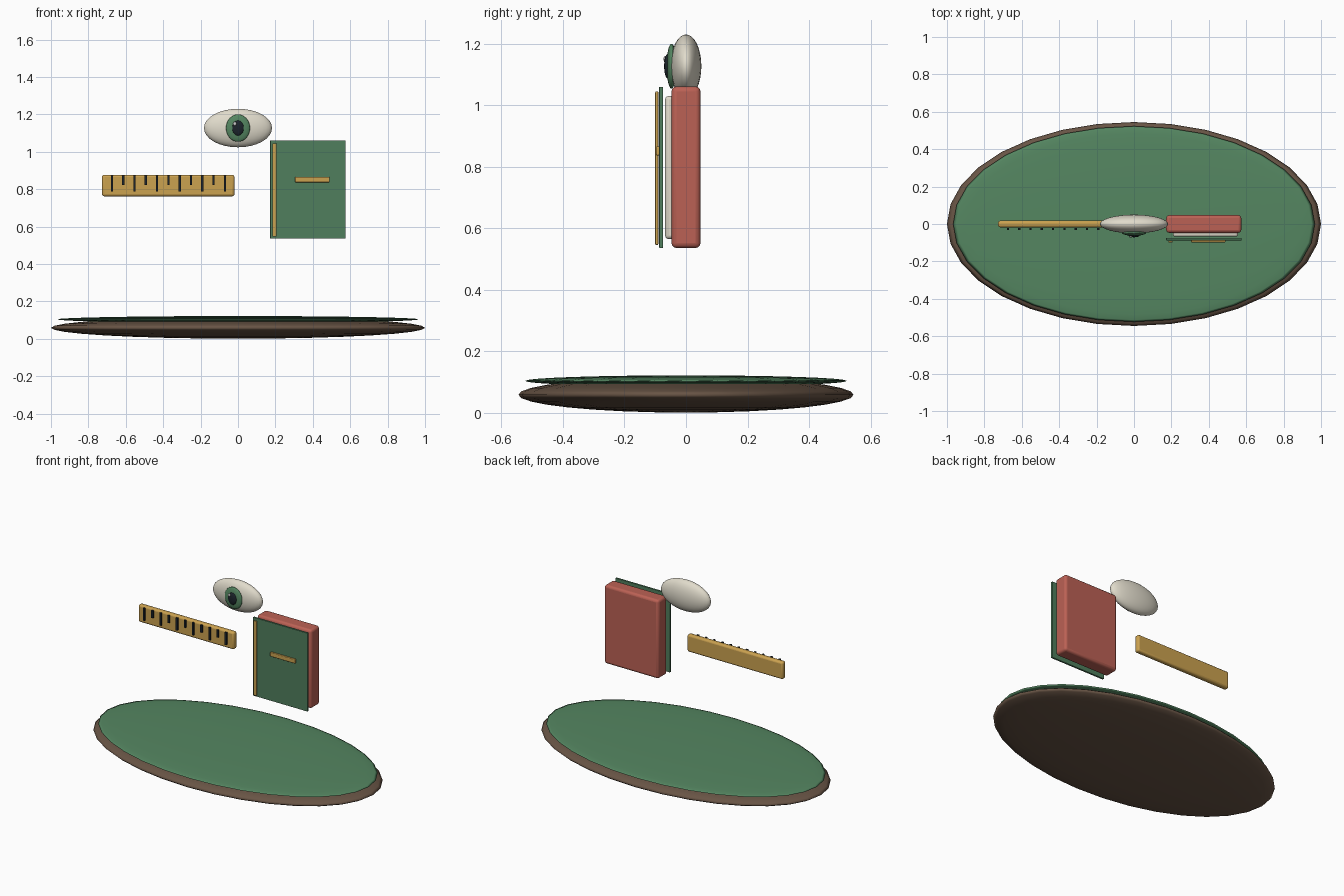
import bpy
from math import radians

if "Cube" in bpy.data.objects:
    bpy.data.objects.remove(bpy.data.objects["Cube"])


def material(name, rgb):
    m = bpy.data.materials.new(name)
    m.diffuse_color = (*rgb, 1)
    m.use_nodes = True
    m.node_tree.nodes["Principled BSDF"].inputs["Base Color"].default_value = m.diffuse_color
    return m


GREEN = material("green", (0.09, 0.24, 0.12))
COVER = material("cover_green", (0.08, 0.21, 0.11))
BROWN = material("brown", (0.14, 0.09, 0.06))
CREAM = material("cream", (0.75, 0.71, 0.6))
RED = material("red", (0.5, 0.12, 0.09))
GOLD = material("gold", (0.6, 0.36, 0.08))
DARK = material("dark", (0.012, 0.018, 0.025))
WHITE = material("white", (0.9, 0.9, 0.9))


def ellipsoid(name, loc, radii, mat, segments=32, rings=16):
    bpy.ops.mesh.primitive_uv_sphere_add(segments=segments, ring_count=rings, radius=1, location=loc)
    ob = bpy.context.object
    ob.name = name
    ob.scale = radii
    bpy.ops.object.transform_apply(location=False, rotation=False, scale=True)
    bpy.ops.object.shade_smooth()
    ob.data.materials.append(mat)
    return ob


def box(name, x, y, z, mat, bevel=0.0):
    """Box from (min, max) pairs on each axis, optionally with rounded edges."""
    spans = (x, y, z)
    bpy.ops.mesh.primitive_cube_add(size=1, location=[(a + b) / 2 for a, b in spans])
    ob = bpy.context.object
    ob.name = name
    ob.scale = [b - a for a, b in spans]
    bpy.ops.object.transform_apply(location=False, rotation=False, scale=True)
    ob.data.materials.append(mat)
    if bevel:
        mod = ob.modifiers.new("bevel", 'BEVEL')
        mod.width = bevel
        mod.segments = 3
        bpy.ops.object.shade_smooth_by_angle(angle=radians(35))
    return ob


# oval base with green top
ellipsoid("base", (0, 0, 0.059), (1.0, 0.545, 0.058), BROWN)
ellipsoid("base_top", (0, 0, 0.104), (0.967, 0.523, 0.018), GREEN)

# eye
ellipsoid("eyeball", (0, 0, 1.127), (0.182, 0.05, 0.103), CREAM)
ellipsoid("iris", (0, -0.047, 1.127), (0.064, 0.016, 0.073), GREEN)
ellipsoid("pupil", (0, -0.06, 1.127), (0.031, 0.011, 0.04), DARK)
ellipsoid("eye_highlight", (-0.017, -0.068, 1.15), (0.009, 0.005, 0.011), WHITE, 16, 8)

# ruler with alternating long and short marks
box("ruler", (-0.727, -0.019), (-0.018, 0.018), (0.762, 0.877), GOLD, 0.012)
for i in range(11):
    x = -0.674 + i * 0.0604
    low = 0.822 if i % 2 else 0.788
    box(f"ruler_mark_{i + 1}", (x - 0.006, x + 0.006), (-0.032, -0.022), (low, 0.872), DARK)

# book
box("book_body", (0.172, 0.574), (-0.047, 0.047), (0.536, 1.061), RED, 0.016)
box("pages", (0.208, 0.556), (-0.068, -0.032), (0.565, 1.03), CREAM, 0.012)
box("front_cover", (0.172, 0.574), (-0.087, -0.075), (0.536, 1.06), COVER, 0.001)
box("spine_strip", (0.184, 0.206), (-0.1, -0.09), (0.546, 1.045), GOLD, 0.003)
box("title_bar", (0.305, 0.49), (-0.098, -0.085), (0.837, 0.866), GOLD, 0.004)
